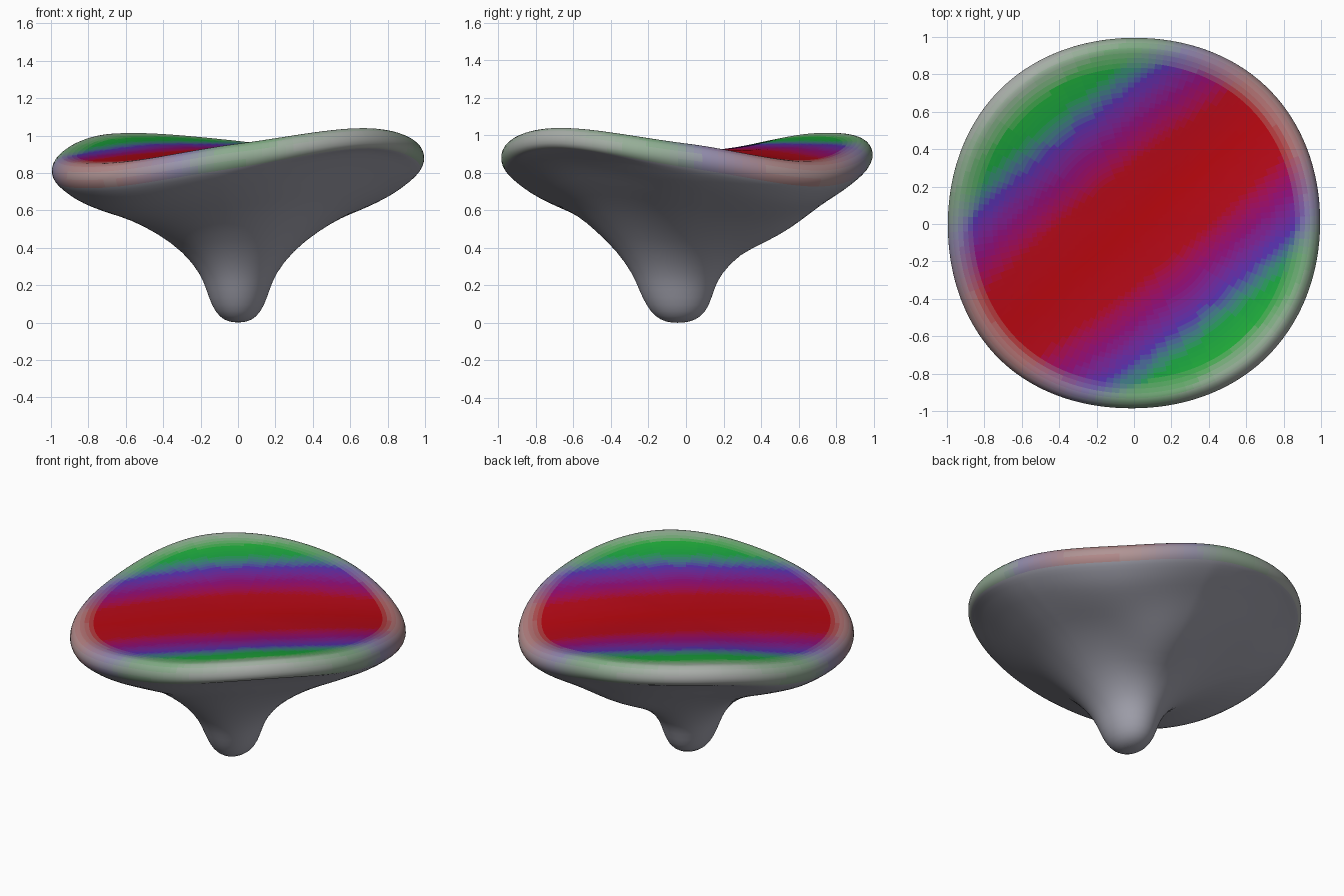
import bpy, bmesh, math

if "Cube" in bpy.data.objects:
    bpy.data.objects.remove(bpy.data.objects["Cube"])

N = 144
# height and radius of the wavy rim every 45 degrees, starting at +x
EDGE = [0.87, 0.77, 0.885, 0.925, 0.80, 0.765, 0.87, 0.955]
REACH = [1.0, 1.025, 1.0, 1.02, 1.0, 1.025, 0.99, 1.01]
# underside rings: radius, height, how strongly the rim wave is felt
UNDER = [(0.05, 0.004, 0), (0.10, 0.03, 0), (0.14, 0.09, 0), (0.17, 0.18, 0),
         (0.20, 0.26, 0), (0.29, 0.38, 0.05), (0.43, 0.49, 0.2),
         (0.58, 0.58, 0.4), (0.70, 0.635, 0.65), (0.80, 0.69, 0.9), (0.88, 0.735, 1.0)]
# rounded lip rings: radius, offset from rim height
LIP = [(0.94, -0.08), (0.98, -0.045), (1.0, 0.0), (0.992, 0.045), (0.97, 0.073)]
CENTRE = 0.915
DISH_R = 0.94
AXIS = math.radians(39)


def around(table, a):
    # smooth periodic interpolation of eight values
    s = (a / math.tau * 8) % 8
    i = int(s)
    t = s - i
    p0, p1, p2, p3 = (table[(i + k) % 8] for k in (-1, 0, 1, 2))
    return 0.5 * (2 * p1 + (p2 - p0) * t + (2 * p0 - 5 * p1 + 4 * p2 - p3) * t * t
                  + (3 * p1 - p0 - 3 * p2 + p3) * t ** 3)


def edge(a):
    return around(EDGE, a)


def wave(a):
    # rim wave on the underside, with the high lobes thinned
    h = edge(a) - 0.86
    return h + 0.5 * max(h, 0)


def ridge(r, a):
    # low bulge under the dish towards the back
    d = (a - math.radians(72) + math.pi) % math.tau - math.pi
    return 0.075 * math.exp(-(d / 0.5) ** 2) * math.exp(-((r - 0.52) / 0.18) ** 2)


# colour bands across the dish
GREY = (0.42, 0.42, 0.42)
BANDS = [(0.0, (0.48, 0.002, 0.004)), (0.26, (0.46, 0.003, 0.01)), (0.42, (0.27, 0.004, 0.19)),
         (0.58, (0.09, 0.03, 0.42)), (0.72, (0.01, 0.36, 0.05)), (0.84, (0.015, 0.42, 0.04)),
         (1.0, (0.35, 0.45, 0.35))]


def mix(a, b, t):
    return tuple(p + (q - p) * t for p, q in zip(a, b))


def band(t):
    for (t0, c0), (t1, c1) in zip(BANDS, BANDS[1:]):
        if t <= t1:
            return mix(c0, c1, (t - t0) / (t1 - t0))
    return BANDS[-1][1]


bm = bmesh.new()


def ring(r, height, shift=0.0, stretch=1.0):
    out = []
    for k in range(N):
        a = k * math.tau / N
        q = r * (1 + (around(REACH, a) - 1) * r * r)
        out.append(bm.verts.new((q * math.cos(a), q * stretch * math.sin(a) + shift, height(a))))
    return out


rings = []
# stem and flaring underside
for r, z, w in UNDER:
    f = max(0.0, 1 - r / 0.6)
    shift = -0.075 * f + 0.025 * max(0, 1 - z / 0.2)
    rings.append(ring(r, lambda a: z + w * wave(a) - ridge(r, a), shift, 1 + 0.25 * f))
# rounded lip
for r, dz in LIP:
    extra = 0.5 if dz < -0.06 else 0.2 if dz < 0 else 0
    rings.append(ring(r, lambda a: edge(a) + dz + extra * max(edge(a) - 0.86, 0)))
first_top = len(rings) - 4
# saddle shaped dish
for i in range(36, 0, -1):
    r = DISH_R * i / 36
    rings.append(ring(r, lambda a: CENTRE + (edge(a) + 0.088 - CENTRE) * (r / DISH_R) ** 2))

top_faces = []
for i, (lo, hi) in enumerate(zip(rings, rings[1:])):
    for k in range(N):
        n = (k + 1) % N
        f = bm.faces.new((lo[k], lo[n], hi[n], hi[k]))
        if i >= first_top:
            top_faces.append(f)
for loop, z, y in ((rings[0], 0.0, -0.045), (rings[-1], CENTRE, 0.0)):
    c = bm.verts.new((0, y, z))
    for k in range(N):
        f = bm.faces.new((loop[k], loop[(k + 1) % N], c))
        if loop is rings[-1]:
            top_faces.append(f)
bmesh.ops.recalc_face_normals(bm, faces=bm.faces)

mesh = bpy.data.meshes.new("saddle_dish_on_stem")
obj = bpy.data.objects.new("saddle_dish_on_stem", mesh)
bpy.context.collection.objects.link(obj)

# graded materials: band position and fade to grey at the lip
slots = {}


def slot(key, colour):
    if key not in slots:
        m = bpy.data.materials.new("band_%d_%d" % key)
        m.diffuse_color = (*colour, 1)
        m.use_nodes = True
        m.node_tree.nodes["Principled BSDF"].inputs["Base Color"].default_value = m.diffuse_color
        mesh.materials.append(m)
        slots[key] = len(mesh.materials) - 1
    return slots[key]


slot((0, 99), (0.36, 0.36, 0.42))
for f in top_faces:
    p = f.calc_center_median()
    u = p.x * math.cos(AXIS) + p.y * math.sin(AXIS)
    v = abs(p.y * math.cos(AXIS) - p.x * math.sin(AXIS))
    r = math.hypot(p.x, p.y)
    q = round(min(1, v + 0.06 * u * u) * 40)
    fade = round(min(1, max(0, (r - 0.82 - 0.05 * u * u) / 0.22)) * 10)
    f.material_index = slot((q, fade), mix(band(q / 40), GREY, fade / 10))
bm.to_mesh(mesh)
bm.free()

for p in mesh.polygons:
    p.use_smooth = True
sub = obj.modifiers.new("smooth", 'SUBSURF')
sub.levels = sub.render_levels = 1
